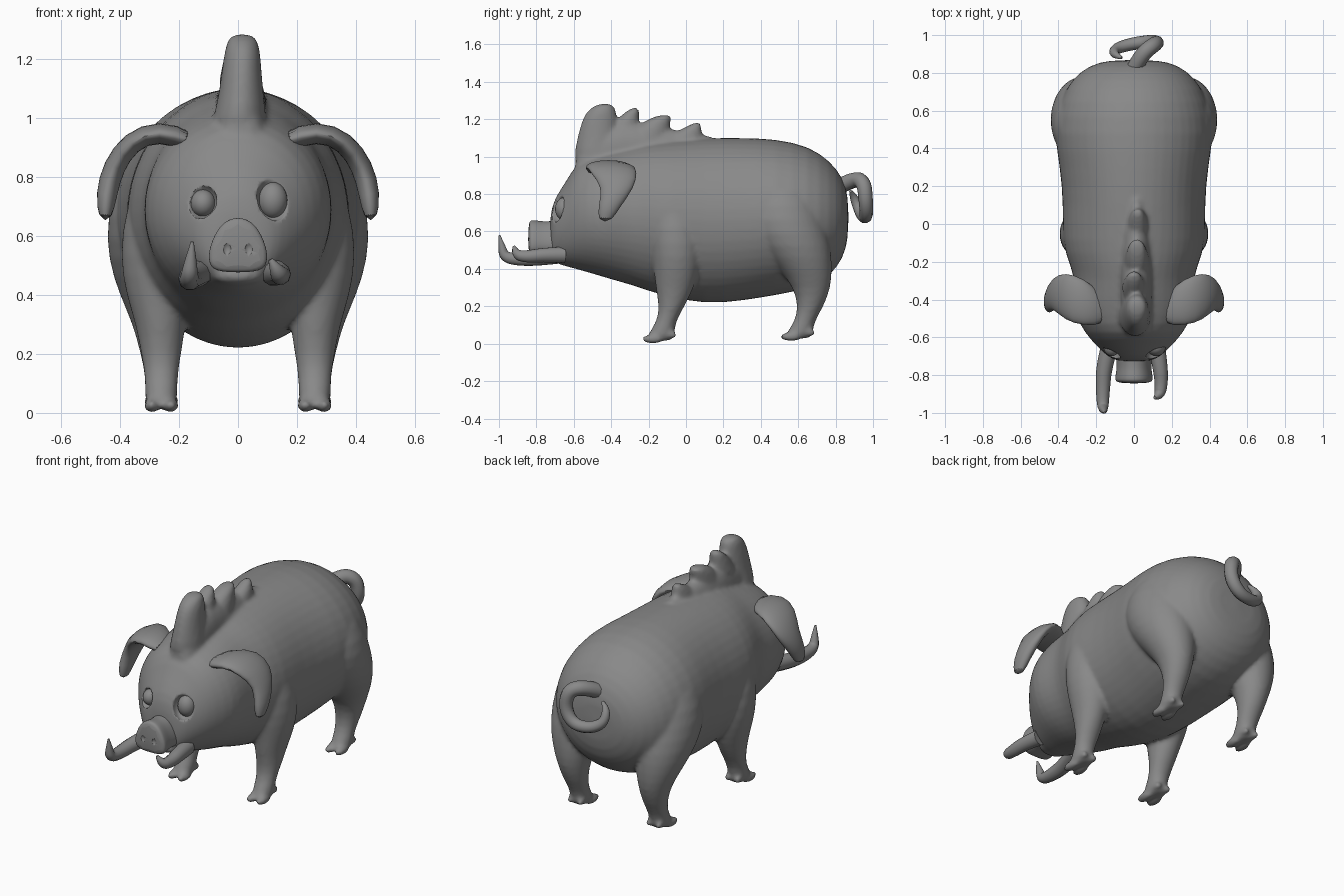
import bpy, bmesh, math
from mathutils import Vector

cube = bpy.data.objects.get("Cube")
if cube:
    bpy.data.objects.remove(cube, do_unlink=True)

grey = bpy.data.materials.new("hide grey")
grey.use_nodes = True
COLOUR = (0.25, 0.25, 0.25, 1)
grey.diffuse_color = COLOUR
grey.node_tree.nodes["Principled BSDF"].inputs["Base Color"].default_value = COLOUR


def activate(ob):
    bpy.ops.object.select_all(action='DESELECT')
    ob.select_set(True)
    bpy.context.view_layer.objects.active = ob


def finish(ob):
    ob.data.materials.clear()
    ob.data.materials.append(grey)
    activate(ob)
    bpy.ops.object.shade_smooth_by_angle(angle=math.radians(60))
    return ob


def skin_loops(name, loops, bm, levels):
    """Bridge vertex loops, cap both ends and round the result."""
    for a, b in zip(loops, loops[1:]):
        for i in range(len(a)):
            j = (i + 1) % len(a)
            bm.faces.new((a[i], a[j], b[j], b[i]))
    bm.faces.new(loops[0])
    bm.faces.new(loops[-1])
    bmesh.ops.recalc_face_normals(bm, faces=bm.faces)
    mesh = bpy.data.meshes.new(name)
    bm.to_mesh(mesh)
    bm.free()
    ob = bpy.data.objects.new(name, mesh)
    bpy.context.collection.objects.link(ob)
    sub = ob.modifiers.new("round", 'SUBSURF')
    sub.levels = sub.render_levels = levels
    return finish(ob)


def loft(name, rings, sides=16):
    """Skin elliptical rings given as (centre, half axis u, half axis v)."""
    bm = bmesh.new()
    turn = [2 * math.pi * i / sides for i in range(sides)]
    loops = [[bm.verts.new(Vector(c) + Vector(u) * math.cos(a) + Vector(v) * math.sin(a))
              for a in turn] for c, u, v in rings]
    return skin_loops(name, loops, bm, 1)


def upright(name, rows, side=1):
    """Loft stacked in z from (z, x, y, x radius, y radius) rows."""
    return loft(name, [((side * x, y, z), (rx, 0, 0), (0, ry, 0)) for z, x, y, rx, ry in rows])


def ellipsoid(name, centre, radii):
    bpy.ops.mesh.primitive_uv_sphere_add(segments=20, ring_count=12, location=centre)
    ob = bpy.context.object
    ob.name = name
    ob.scale = radii
    return finish(ob)


def carve(ob, name, centre, radii):
    """Hollow an ellipsoid out of an object."""
    cutter = ellipsoid(name + "_cutter", centre, radii)
    cutter.hide_render = True
    cutter.hide_viewport = True
    cut = ob.modifiers.new(name, 'BOOLEAN')
    cut.operation = 'DIFFERENCE'
    cut.object = cutter


def tube(name, points):
    """Tapered tube through (x, y, z, radius) points."""
    cu = bpy.data.curves.new(name, 'CURVE')
    cu.dimensions = '3D'
    cu.bevel_depth = 1
    cu.bevel_resolution = 3
    cu.use_fill_caps = True
    sp = cu.splines.new('NURBS')
    sp.points.add(len(points) - 1)
    for p, (x, y, z, r) in zip(sp.points, points):
        p.co = (x, y, z, 1)
        p.radius = r
    sp.order_u = 3
    sp.use_endpoint_u = True
    sp.resolution_u = 6
    ob = bpy.data.objects.new(name, cu)
    bpy.context.collection.objects.link(ob)
    activate(ob)
    bpy.ops.object.convert(target='MESH')
    return finish(bpy.context.object)


# Body and head: y, half width, bottom, top
rows = [(-.73, .085, .46, .69), (-.7, .145, .43, .785), (-.64, .205, .41, .87),
        (-.58, .26, .395, .98), (-.48, .318, .365, 1.01), (-.38, .322, .335, 1.04),
        (-.29, .318, .31, 1.06), (-.21, .345, .28, 1.08), (-.1, .385, .25, 1.09),
        (.1, .378, .205, 1.105), (.3, .395, .225, 1.105), (.48, .43, .255, 1.1),
        (.66, .395, .29, 1.06), (.77, .33, .36, .98), (.84, .24, .45, .89), (.87, .13, .57, .78)]
body = loft("body", [((0, y, (b + t) / 2), (w, 0, 0), (0, 0, (t - b) / 2))
                     for y, w, b, t in rows], 24)
fused = [ellipsoid("lower_jaw", (0, -.68, .465), (.09, .06, .035))]

# Mane: a low ridge carrying swept-back tufts
ridge = [(-.6, .06, 1.0), (-.55, .08, 1.09), (-.42, .085, 1.18), (-.28, .085, 1.185),
         (-.12, .08, 1.155), (.05, .07, 1.13), (.22, .05, 1.1)]
fused.append(loft("mane_ridge", [((.012, y, t - .14), (w, 0, 0), (0, 0, .14))
                                 for y, w, t in ridge]))
tufts = [[(.94, 0, -.46, .11, .15), (1.04, .01, -.475, .082, .122), (1.15, .012, -.466, .07, .106),
          (1.22, .015, -.458, .062, .09), (1.26, .015, -.445, .054, .07), (1.285, .015, -.43, .035, .03)],
         [(1.08, 0, -.35, .08, .1), (1.17, 0, -.325, .055, .075), (1.23, 0, -.295, .045, .045),
          (1.265, 0, -.268, .025, .018)],
         [(1.06, .015, -.22, .085, .12), (1.15, .015, -.185, .06, .1), (1.2, .015, -.145, .05, .065),
          (1.225, .015, -.105, .03, .03)],
         [(1.04, .02, -.03, .07, .13), (1.12, .02, .005, .05, .085), (1.16, .02, .04, .035, .042),
          (1.185, .02, .065, .02, .015)]]
fused += [upright("mane_tuft", t) for t in tufts]

# Legs: z, x, y, x radius, y radius
front_leg = [(.012, .26, -.14, .045, .07), (.045, .26, -.135, .058, .075),
             (.12, .26, -.105, .055, .05), (.2, .26, -.075, .07, .07),
             (.3, .262, -.06, .086, .105), (.4, .27, -.05, .112, .125),
             (.53, .27, -.05, .135, .145), (.7, .27, -.06, .115, .13), (.82, .25, -.07, .07, .08)]
hind_leg = [(.025, .26, .6, .045, .07), (.055, .26, .605, .058, .072),
            (.12, .26, .635, .055, .054), (.2, .262, .668, .07, .07),
            (.3, .268, .675, .09, .102), (.4, .275, .64, .13, .145),
            (.52, .28, .58, .165, .2), (.66, .275, .525, .176, .215),
            (.82, .25, .51, .155, .18), (.93, .22, .51, .08, .11)]
# Ears: x, z, y, y radius, along the drooping arc
ear = [(.15, .915, -.46, .08), (.27, .96, -.41, .13), (.365, .92, -.385, .13),
       (.423, .835, -.36, .085), (.447, .74, -.408, .063), (.45, .65, -.435, .035)]

for side, tag in ((1, "left"), (-1, "right")):
    for part, leg in (("front", front_leg), ("hind", hind_leg)):
        fused.append(upright(f"{tag}_{part}_leg", leg, side))
        z, x, y = leg[0][:3]
        for split in (-1, 1):
            tx = side * x + split * .032
            fused.append(ellipsoid("toe", (tx, y - .038, z + .013), (.027, .06, .025)))
            fused.append(ellipsoid("dewclaw", (tx, y + .06, z + .035), (.02, .032, .022)))

    rings = []
    for i, (x, z, y, r) in enumerate(ear):
        p, q = ear[max(i - 1, 0)], ear[min(i + 1, len(ear) - 1)]
        out = Vector((p[1] - q[1], 0, q[0] - p[0])).normalized() * (.038 if i < 5 else .022)
        rings.append(((side * x, y, z), (0, r, 0), (side * out.x, 0, out.z)))
    loft(f"{tag}_ear", rings)

# Blend jaw, mane and legs into one continuous hide
activate(body)
for ob in fused:
    ob.select_set(True)
bpy.ops.object.join()
remesh = body.modifiers.new("blend", 'REMESH')
remesh.mode = 'VOXEL'
remesh.voxel_size = .012
remesh.use_smooth_shade = True

# Eyes of uneven size, set in hollow sockets
for tag, x, z, rx, rz in (("left", .118, .72, .05, .062), ("right", -.118, .71, .043, .047)):
    ellipsoid(f"{tag}_eye", (x, -.65, z), (rx, .05, rz))
    carve(body, f"{tag}_socket", (x * 1.04, -.69, z + .006), (rx * 1.25, .05, rz * 1.25))
smooth = body.modifiers.new("soften", 'SMOOTH')
smooth.factor = .5
smooth.iterations = 6

# Snout: profile narrowing towards the top, with a raised rim
outline = [(-.1, .5), (-.07, .475), (.07, .475), (.1, .5), (.1, .56),
           (.06, .645), (0, .668), (-.06, .645), (-.1, .56)]
bm = bmesh.new()
loops = [[bm.verts.new((x * s, y, .56 + (z - .56) * s)) for x, z in outline]
         for y, s in ((-.62, 1.05), (-.74, .92), (-.78, .95), (-.82, 1.02), (-.845, .95))]
snout = skin_loops("snout", loops, bm, 2)
for side in (1, -1):
    carve(snout, "nostril", (side * .037, -.856, .555), (.018, .02, .026))

# Uneven tusks
tube("right_tusk", [(-.13, -.65, .475, .045), (-.16, -.76, .46, .043), (-.165, -.88, .45, .037),
                    (-.165, -.97, .46, .03), (-.16, -.985, .52, .02), (-.155, -.998, .58, .005)])
tube("left_tusk", [(.12, -.65, .475, .045), (.14, -.76, .475, .04), (.145, -.85, .465, .034),
                   (.135, -.91, .475, .028), (.11, -.92, .52, .008)])

# Curled tail
tube("tail", [(-.01, .8, .83, .042), (.04, .9, .885, .042), (.11, .952, .865, .04),
              (.125, .962, .76, .038), (.07, .966, .68, .035), (-.03, .95, .675, .033),
              (-.105, .925, .715, .029), (-.105, .895, .79, .022), (-.065, .88, .815, .008)])
